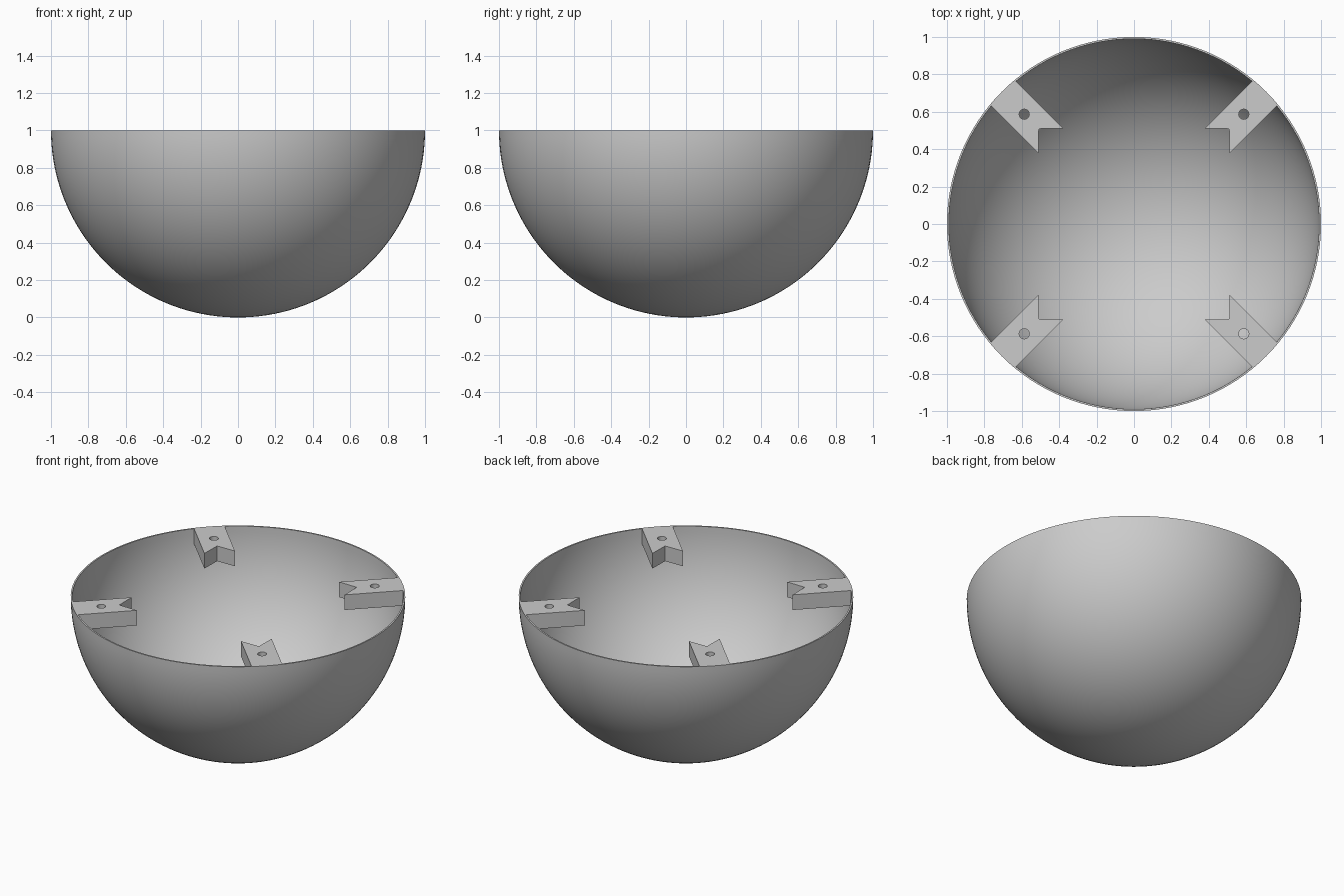
import bpy
import bmesh
from math import sin, cos, pi, radians, sqrt, asin
from mathutils import Matrix

cube = bpy.data.objects.get("Cube")
if cube:
    bpy.data.objects.remove(cube, do_unlink=True)

INNER = 0.99          # inner radius of the shell
TAB_DEPTH = 0.1
HALF_WIDTH = 0.093

grey = bpy.data.materials.new("light_grey")
grey.use_nodes = True
grey.diffuse_color = (0.6, 0.6, 0.6, 1)
grey.node_tree.nodes["Principled BSDF"].inputs["Base Color"].default_value = (0.6, 0.6, 0.6, 1)


def add_object(name, mesh):
    obj = bpy.data.objects.new(name, mesh)
    bpy.context.collection.objects.link(obj)
    mesh.materials.clear()
    mesh.materials.append(grey)
    bpy.ops.object.select_all(action='DESELECT')
    obj.select_set(True)
    bpy.context.view_layer.objects.active = obj
    bpy.ops.object.shade_smooth_by_angle(angle=radians(30))
    return obj


# Thin hemispherical shell: an outer and an inner arc joined by a flat rim
steps = 40
angles = [pi / 2 * i / steps for i in range(steps + 1)]
profile = [(sin(a), 1 - cos(a)) for a in angles]
profile += [(INNER * sin(a), 1 - INNER * cos(a)) for a in reversed(angles)]
bm = bmesh.new()
verts = [bm.verts.new((r, 0, z)) for r, z in profile]
edges = [bm.edges.new(pair) for pair in zip(verts, verts[1:])]
bmesh.ops.spin(bm, geom=verts + edges, cent=(0, 0, 0), axis=(0, 0, 1),
               angle=2 * pi, steps=128, use_duplicate=False)
bmesh.ops.remove_doubles(bm, verts=bm.verts, dist=1e-4)
bmesh.ops.recalc_face_normals(bm, faces=bm.faces)
shell_mesh = bpy.data.meshes.new("bowl_shell")
bm.to_mesh(shell_mesh)
bm.free()
add_object("bowl_shell", shell_mesh)


# Mounting tab: notched outline with a curved outer end and a screw hole
def add_loop(curve, points):
    spline = curve.splines.new('POLY')
    spline.points.add(len(points) - 1)
    for point, (x, y) in zip(spline.points, points):
        point.co = (x, y, 0, 1)
    spline.use_cyclic_u = True


spread = asin(HALF_WIDTH / INNER)
outline = [(0.63, HALF_WIDTH), (0.72, 0), (0.63, -HALF_WIDTH)]
outline += [(INNER * cos(a), INNER * sin(a))
            for a in (spread * (i / 4 - 1) for i in range(9))]
hole = [(0.83 + 0.027 * cos(2 * pi * i / 24), 0.027 * sin(2 * pi * i / 24))
        for i in range(24)]

curve = bpy.data.curves.new("tab_outline", 'CURVE')
curve.dimensions = '2D'
curve.fill_mode = 'BOTH'
curve.extrude = TAB_DEPTH / 2
add_loop(curve, outline)
add_loop(curve, hole)
pattern = bpy.data.objects.new("tab_pattern", curve)
bpy.context.collection.objects.link(pattern)
bpy.context.view_layer.update()
tab_mesh = bpy.data.meshes.new_from_object(
    pattern.evaluated_get(bpy.context.evaluated_depsgraph_get()))
bpy.data.objects.remove(pattern, do_unlink=True)

bm = bmesh.new()
bm.from_mesh(tab_mesh)
bmesh.ops.remove_doubles(bm, verts=bm.verts, dist=1e-4)
bmesh.ops.recalc_face_normals(bm, faces=bm.faces)
bm.to_mesh(tab_mesh)
bm.free()

# One tab on each diagonal, flush with the rim
for i, name in enumerate(("back_left", "back_right", "front_right", "front_left")):
    tab = add_object("mounting_tab_" + name, tab_mesh.copy())
    tab.matrix_world = (Matrix.Translation((0, 0, 1 - TAB_DEPTH / 2))
                        @ Matrix.Rotation(pi / 4 + i * pi / 2, 4, 'Z'))
